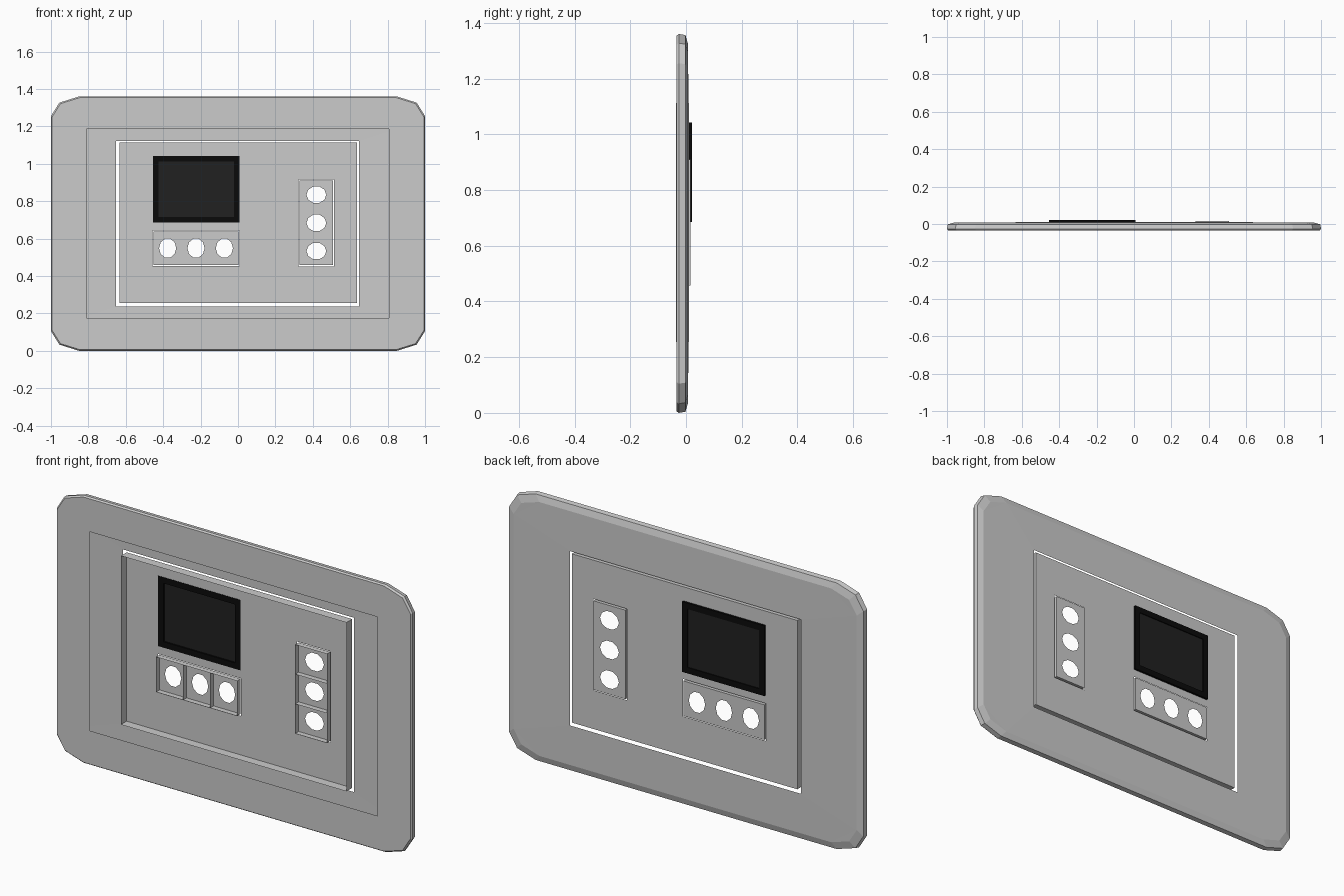
import bpy, bmesh, math

if "Cube" in bpy.data.objects:
    bpy.data.objects.remove(bpy.data.objects["Cube"])


def rect(x0, x1, z0, z1):
    return [(x0, z0), (x1, z0), (x1, z1), (x0, z1)]


def ellipse(cx, cz, rx, rz, n=10):
    return [(cx + rx * math.cos(2 * math.pi * i / n),
             cz + rz * math.sin(2 * math.pi * i / n)) for i in range(n)]


def ring(bm, pts, y):
    vs = [bm.verts.new((x, y, z)) for x, z in pts]
    return vs, [bm.edges.new((vs[i - 1], vs[i])) for i in range(len(vs))]


def bridge(bm, a, b):
    for i in range(len(a)):
        bm.faces.new((a[i - 1], a[i], b[i], b[i - 1]))


def fill(bm, edges, normal):
    bmesh.ops.triangle_fill(bm, use_beauty=True, edges=edges, normal=normal)


def finish(name, bm, colour=None):
    bmesh.ops.recalc_face_normals(bm, faces=bm.faces)
    me = bpy.data.meshes.new(name)
    bm.to_mesh(me)
    bm.free()
    ob = bpy.data.objects.new(name, me)
    bpy.context.collection.objects.link(ob)
    if colour is not None:
        mat = bpy.data.materials.new(name)
        mat.diffuse_color = (colour, colour, colour, 1)
        mat.use_nodes = True
        mat.node_tree.nodes["Principled BSDF"].inputs["Base Color"].default_value = mat.diffuse_color
        me.materials.append(mat)
    return ob


def outline(inset):
    # plate outline with two-step cut corners
    quarter = [(1.0, 0.575), (0.955, 0.647), (0.85, 0.68)]
    pts = quarter + [(-x, z) for x, z in quarter[::-1]]
    pts += [(-x, -z) for x, z in pts]
    return [(x * (1 - inset), 0.68 + z * (1 - inset / 0.68)) for x, z in pts]


# Outer frame: front plate with opening, bevelled rim, folded back lip
bm = bmesh.new()
sections = [(0.006, -0.034), (0.0, -0.026), (0.004, -0.002), (0.035, 0.007)]
rings = [ring(bm, outline(d), y) for d, y in sections]
for a, b in zip(rings, rings[1:]):
    bridge(bm, a[0], b[0])
_, lip = ring(bm, rect(-0.81, 0.808, 0.176, 1.187), -0.034)
fill(bm, rings[0][1] + lip, (0, -1, 0))
_, opening = ring(bm, rect(-0.652, 0.646, 0.237, 1.123), 0.009)
fill(bm, rings[-1][1] + opening, (0, 1, 0))
finish("outer_frame", bm)

# Inner panel: shallow open tray with cut-outs for screen and buttons
ROW = (-0.452, 0.003, 0.46, 0.638)
COLUMN = (0.33, 0.508, 0.458, 0.91)
SCREEN = (-0.455, 0.008, 0.685, 1.042)
bm = bmesh.new()
tray = rect(-0.633, 0.635, 0.255, 1.113)
front, edges = ring(bm, tray, 0.010)
back, _ = ring(bm, tray, -0.036)
bridge(bm, front, back)
for x0, x1, z0, z1 in (ROW, COLUMN):
    g = 0.006
    edges += ring(bm, rect(x0 - g, x1 + g, z0 - g, z1 + g), 0.010)[1]
edges += ring(bm, rect(*SCREEN), 0.010)[1]
fill(bm, edges, (0, 1, 0))
finish("inner_panel", bm)


# Button groups: three open cells, each face pierced by a ten-sided hole
def button_group(name, box, horizontal):
    x0, x1, z0, z1 = box
    for i in range(3):
        if horizontal:
            w = (x1 - x0) / 3
            cell = (x0 + i * w, x0 + (i + 1) * w, z0, z1)
            radii = (0.046, 0.053)
        else:
            h = (z1 - z0) / 3
            cell = (x0, x1, z0 + i * h, z0 + (i + 1) * h)
            radii = (0.053, 0.046)
        bm = bmesh.new()
        face, edges = ring(bm, rect(*cell), 0.016)
        rim, _ = ring(bm, rect(*cell), -0.012)
        bridge(bm, face, rim)
        hole = ellipse((cell[0] + cell[1]) / 2, (cell[2] + cell[3]) / 2, *radii)
        edges += ring(bm, hole, 0.016)[1]
        fill(bm, edges, (0, 1, 0))
        finish(f"{name}_{i + 1}", bm)


button_group("row_button", ROW, True)
button_group("column_button", COLUMN, False)

# Screen surround
x0, x1, z0, z1 = SCREEN
b = 0.03
inner = rect(x0 + b, x1 - b, z0 + b, z1 - b)
bm = bmesh.new()
loops = [ring(bm, p, y)[0] for p, y in (
    (rect(*SCREEN), 0.008), (rect(*SCREEN), 0.021), (inner, 0.021), (inner, 0.008))]
for i in range(4):
    bridge(bm, loops[i - 1], loops[i])
finish("screen_surround", bm, 0.003)

# Screen glass
bm = bmesh.new()
_, edges = ring(bm, inner, 0.016)
fill(bm, edges, (0, 1, 0))
finish("screen", bm, 0.015)
